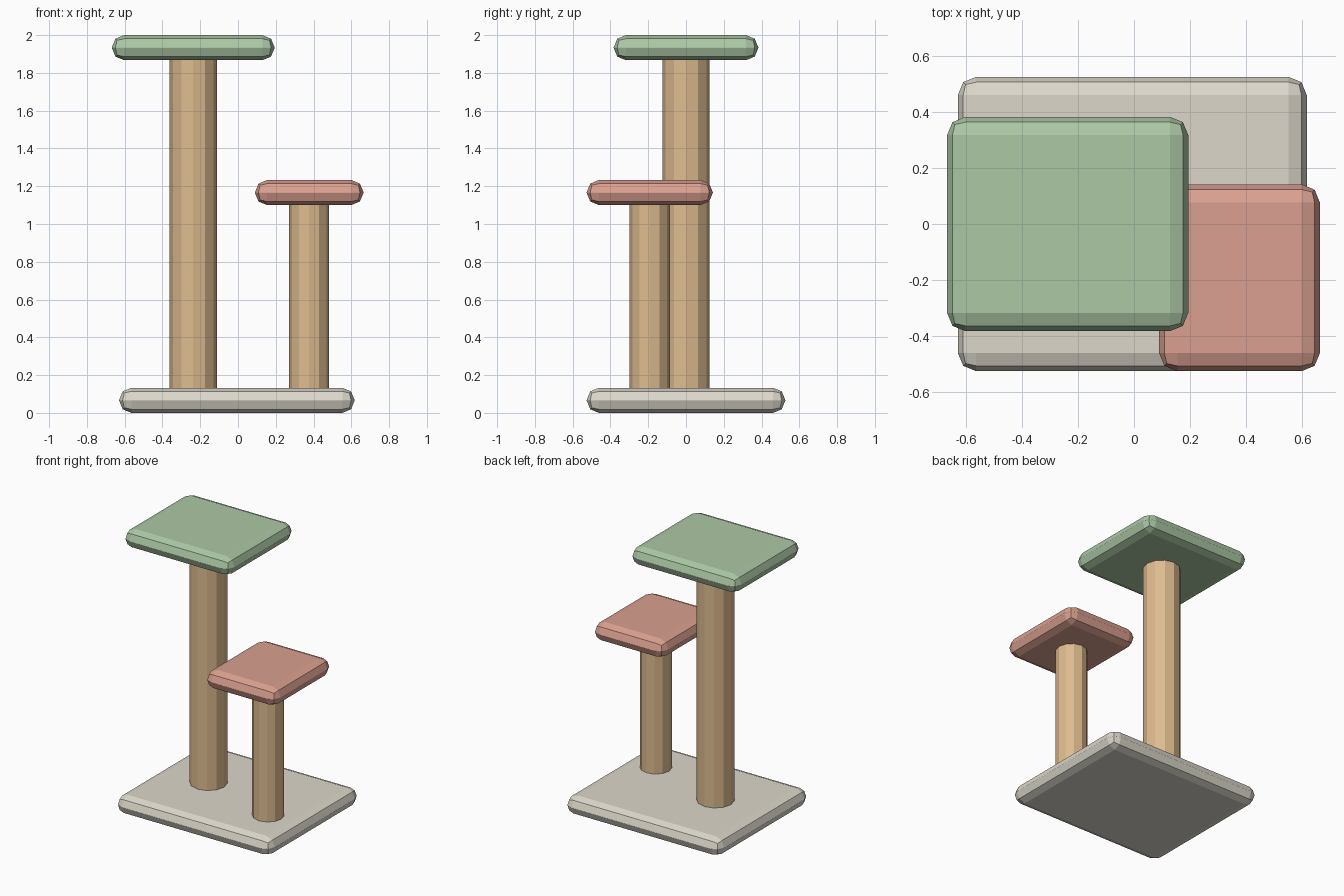
import bpy

default_cube = bpy.data.objects.get("Cube")
if default_cube:
    bpy.data.objects.remove(default_cube, do_unlink=True)


def make_material(name, rgb):
    """Make a flat material from an 8-bit sRGB colour."""
    linear = [((c / 255 + 0.055) / 1.055) ** 2.4 for c in rgb] + [1.0]
    mat = bpy.data.materials.new(name)
    mat.use_nodes = True
    mat.diffuse_color = linear
    shader = next(n for n in mat.node_tree.nodes if n.type == "BSDF_PRINCIPLED")
    shader.inputs["Base Color"].default_value = linear
    shader.inputs["Roughness"].default_value = 0.9
    return mat


def add_pad(name, mat, x, y, width, depth, top):
    """Padded board whose edges are all rounded in two flat steps."""
    bpy.ops.mesh.primitive_cube_add(size=1, location=(x, y, top - THICKNESS / 2))
    pad = bpy.context.object
    pad.name = name
    pad.scale = (width, depth, THICKNESS)
    bpy.ops.object.transform_apply(location=False, rotation=False, scale=True)
    bevel = pad.modifiers.new("rounded_edges", "BEVEL")
    bevel.width = THICKNESS * 0.49
    bevel.segments = 2
    bevel.limit_method = "NONE"
    pad.data.materials.append(mat)


def add_post(name, mat, x, y, radius, top):
    """Twelve-sided post, sunk slightly into the pads above and below."""
    bottom = THICKNESS / 2
    bpy.ops.mesh.primitive_cylinder_add(
        vertices=12, radius=radius, depth=top - bottom,
        location=(x, y, (top + bottom) / 2))
    post = bpy.context.object
    post.name = name
    post.data.materials.append(mat)


THICKNESS = 0.133
cream = make_material("cream_carpet", (220, 215, 203))
tan = make_material("tan_rope", (222, 188, 143))
green = make_material("soft_green", (172, 200, 165))
pink = make_material("dusty_pink", (218, 160, 144))

# Floor board
add_pad("base", cream, -0.006, 0, 1.247, 1.052, THICKNESS)

# Tall post with its large platform
add_post("tall_post", tan, -0.237, 0, 0.125, 1.93)
add_pad("high_platform", green, -0.237, 0, 0.862, 0.766, 2.0)

# Short post with its small platform
add_post("short_post", tan, 0.377, -0.192, 0.106, 1.17)
add_pad("low_platform", pink, 0.377, -0.192, 0.575, 0.668, 1.233)
